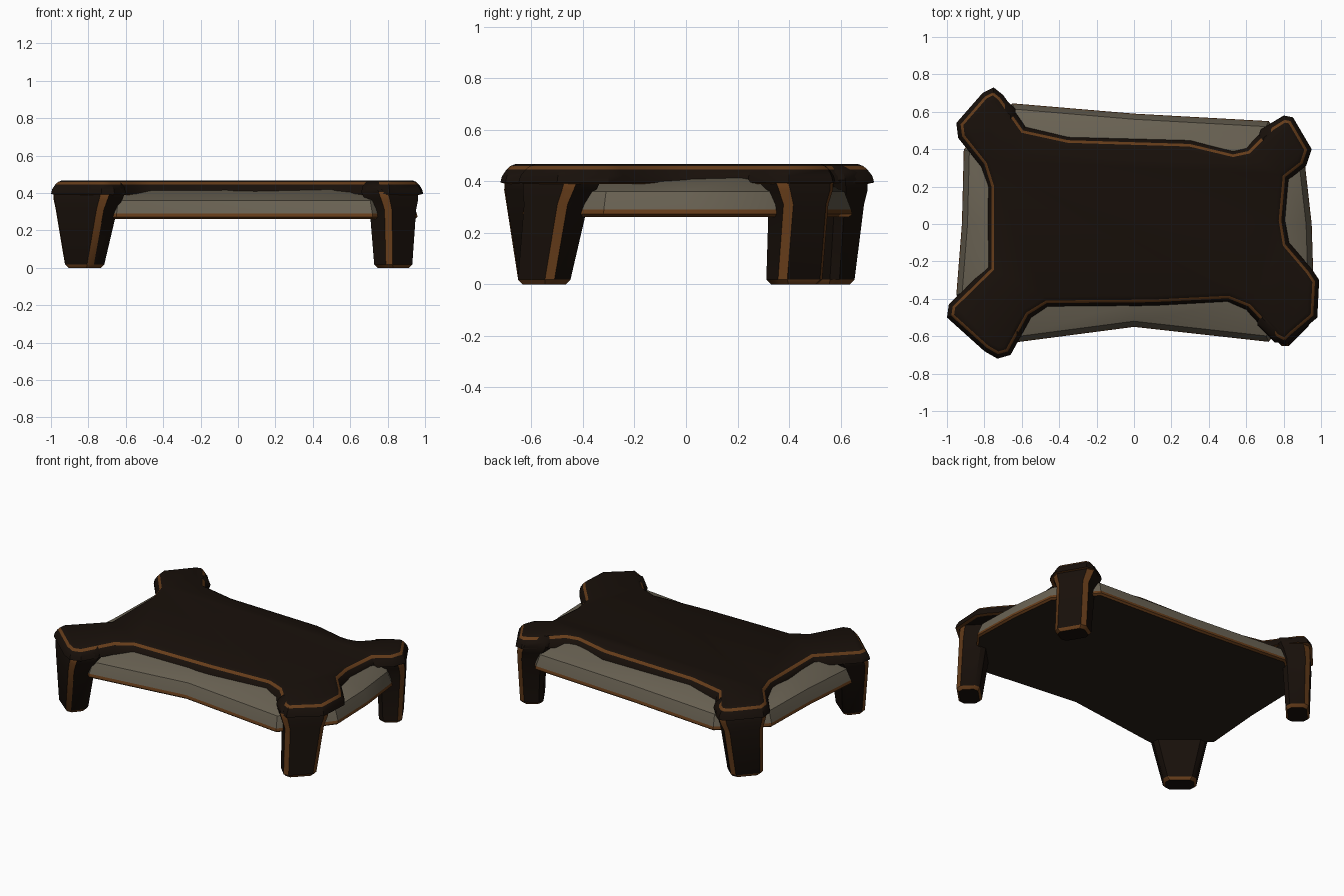
import bpy, bmesh, math
from mathutils import Vector

if "Cube" in bpy.data.objects:
    bpy.data.objects.remove(bpy.data.objects["Cube"])


def material(name, rgb):
    m = bpy.data.materials.new(name)
    m.diffuse_color = (*rgb, 1)
    m.use_nodes = True
    m.node_tree.nodes["Principled BSDF"].inputs["Base Color"].default_value = m.diffuse_color
    return m


DARK = material("dark_wood", (0.009, 0.005, 0.003))
WORN = material("worn_edge", (0.13, 0.045, 0.01))
GREY = material("grey_panel", (0.14, 0.12, 0.085))
UNDER = material("underside", (0.022, 0.014, 0.009))
MATS = [DARK, WORN, GREY, UNDER]


def inset(pts, d):
    """Move a counter-clockwise outline inwards by d."""
    out, n = [], len(pts)
    for i in range(n):
        p = Vector(pts[i])
        e1 = (p - Vector(pts[i - 1])).normalized()
        e2 = (Vector(pts[(i + 1) % n]) - p).normalized()
        n1, n2 = Vector((-e1.y, e1.x)), Vector((-e2.y, e2.x))
        m = (n1 + n2).normalized()
        out.append(p + m * min(d / max(m.dot(n1), 0.5), 1.5 * d))
    return out


def loft(name, rings, band, cap_mats=(0, 0)):
    """Skin (outline, z) rings; band(ring, side) gives a material index."""
    bm = bmesh.new()
    vs = [[bm.verts.new((p[0], p[1], z)) for p in pts] for pts, z in rings]
    n = len(vs[0])
    for r in range(len(vs) - 1):
        for i in range(n):
            j = (i + 1) % n
            f = bm.faces.new((vs[r][i], vs[r][j], vs[r + 1][j], vs[r + 1][i]))
            f.material_index = band(r, i)
    bm.faces.new(vs[0][::-1]).material_index = cap_mats[0]
    bm.faces.new(vs[-1]).material_index = cap_mats[1]
    bmesh.ops.recalc_face_normals(bm, faces=bm.faces)
    me = bpy.data.meshes.new(name)
    bm.to_mesh(me)
    bm.free()
    for m in MATS:
        me.materials.append(m)
    ob = bpy.data.objects.new(name, me)
    bpy.context.collection.objects.link(ob)
    bpy.ops.object.select_all(action='DESELECT')
    ob.select_set(True)
    bpy.context.view_layer.objects.active = ob
    bpy.ops.object.shade_smooth_by_angle(angle=math.radians(35))
    return ob


# Dark top with four diagonal arms
top = [(-1.0, -.50), (-.80, -.68), (-.73, -.72), (-.66, -.70), (-.55, -.50),
       (-.46, -.445), (.1, -.44), (.50, -.42), (.60, -.46), (.75, -.62),
       (.81, -.65), (.85, -.61), (.98, -.50), (.99, -.30), (.95, -.24),
       (.83, -.10), (.81, .02), (.83, .24), (.92, .31), (.95, .40),
       (.85, .57), (.80, .58), (.72, .53), (.60, .41), (.53, .395),
       (.30, .45), (-.35, .47), (-.58, .52), (-.70, .69), (-.75, .73),
       (-.81, .70), (-.95, .54), (-.94, .46), (-.82, .31), (-.785, .20),
       (-.785, -.23), (-.99, -.43)]
loft("table_top",
     [(inset(top, .02), .39), (top, .395), (inset(top, .006), .42),
      (inset(top, .022), .445), (inset(top, .036), .459), (inset(top, .055), .467)],
     lambda r, i: 1 if r in (0, 3) else 0)

# Grey bulging side panels with a thin bottom trim and brown underside
low = [(-.65, -.635), (0, -.55), (.72, -.63), (.96, -.32), (.95, 0),
       (.915, .31), (.72, .55), (0, .59), (-.65, .645), (-.91, .40),
       (-.92, 0), (-.95, -.38)]
high = [(-.58, -.42), (0, -.42), (.60, -.41), (.84, -.16), (.775, 0),
        (.81, .24), (.60, .40), (0, .44), (-.58, .48), (-.79, .27),
        (-.765, 0), (-.80, -.26)]
loft("side_panels",
     [(inset(low, .012), .262), (low, .272), (inset(low, .004), .29),
      (inset(low, .03), .36), (high, .42)],
     lambda r, i: 2 if r > 1 else 1, (3, 2))


# Tapered legs facing diagonally outwards
def leg(name, a, b, foot):
    a, b, foot = Vector(a), Vector(b), Vector(foot)
    p = (b - a).normalized()
    d = Vector((p.y, -p.x))
    half = (b - a).length / 2
    head = (a + b) / 2 - d * .085

    def section(c, w, out, back, ch):
        prof = [(-w, -back + ch), (-w + ch, -back), (w - ch, -back), (w, -back + ch),
                (w, out - ch), (w - ch, out), (-w + ch, out), (-w, out - ch)]
        # profile runs clockwise in (p, d), so flip it
        return [c + p * u + d * v for u, v in prof[::-1]]

    loft(name,
         [(section(foot, .085, .058, .058, .024), 0),
          (section(foot, .10, .07, .07, .026), .018),
          (section(head.lerp(foot, .12), half - .015, .088, .08, .028), .31),
          (section(head, half + .005, .088, .10, .032), .365),
          (section(head, half + .015, .08, .12, .035), .405),
          (section(head, half + .005, .06, .12, .035), .435),
          (section(head, half - .03, .025, .12, .03), .462)],
         lambda r, i: 1 if r == 0 or (r < 4 and i in (0, 2)) else 0)


leg("front_left_leg", (-1.0, -.49), (-.72, -.72), (-.82, -.55))
leg("front_right_leg", (.79, -.65), (.98, -.46), (.83, -.55))
leg("back_right_leg", (.95, .38), (.83, .58), (.83, .42))
leg("back_left_leg", (-.77, .72), (-.95, .52), (-.82, .55))
